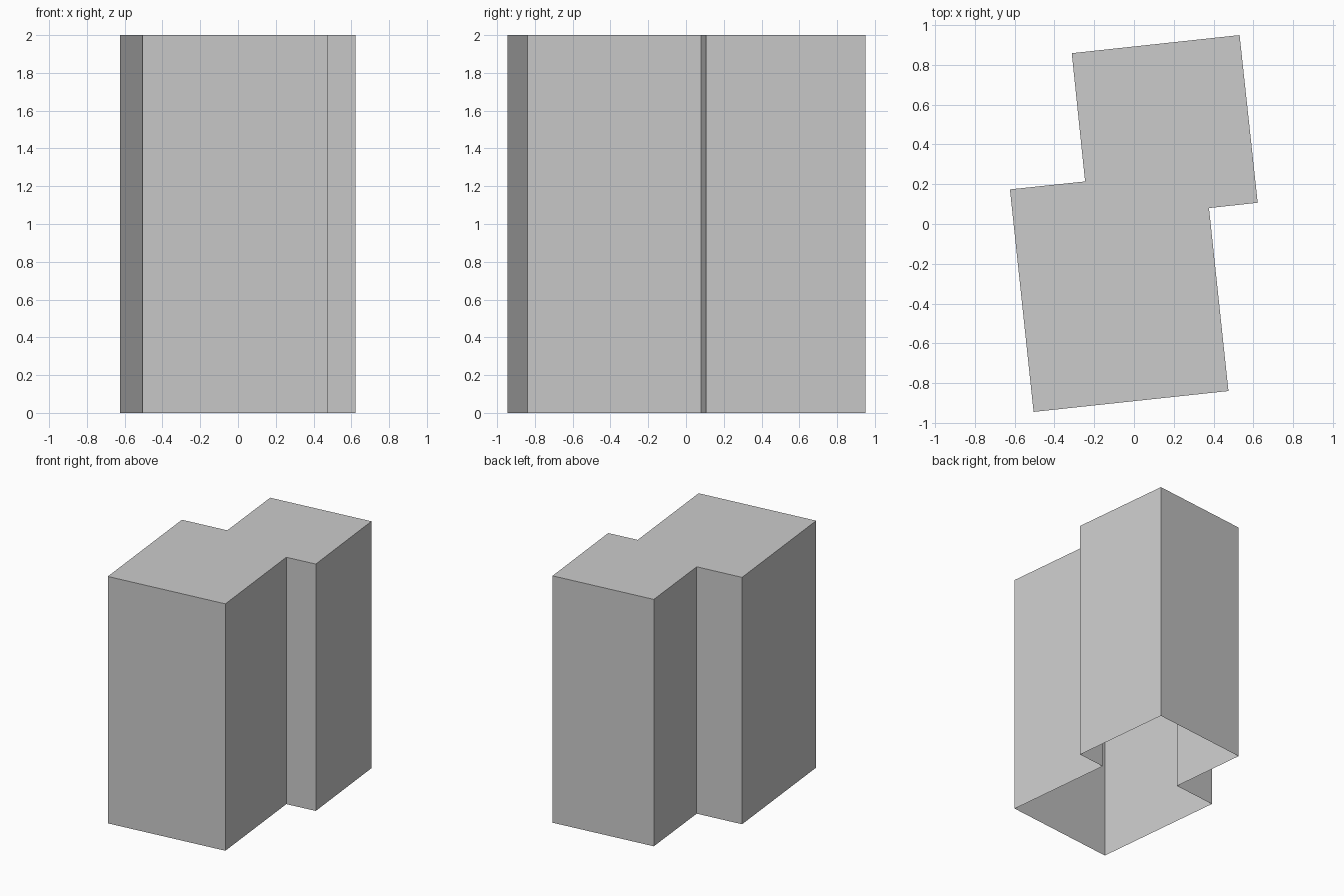
import bpy
import bmesh
from mathutils import Vector

cube = bpy.data.objects.get("Cube")
if cube:
    bpy.data.objects.remove(cube, do_unlink=True)

HEIGHT = 2.0

# Plain grey for the whole building
grey = bpy.data.materials.new("light grey")
grey.use_nodes = True
colour = (0.6, 0.6, 0.6, 1.0)
grey.diffuse_color = colour
grey.node_tree.nodes["Principled BSDF"].inputs["Base Color"].default_value = colour

# Footprint of two offset blocks, counterclockwise from the front corner
footprint = [(-0.505, -0.945), (0.475, -0.84), (0.377, 0.08), (0.622, 0.107),
             (0.531, 0.95), (-0.313, 0.859), (-0.246, 0.214), (-0.624, 0.174)]

# Roof and thin walls, open underneath
bm = bmesh.new()
roof = bm.faces.new([bm.verts.new((x, y, HEIGHT)) for x, y in footprint])
walls = bmesh.ops.extrude_edge_only(bm, edges=list(roof.edges))
lower = [v for v in walls["geom"] if isinstance(v, bmesh.types.BMVert)]
bmesh.ops.translate(bm, verts=lower, vec=Vector((0, 0, -HEIGHT)))
bmesh.ops.recalc_face_normals(bm, faces=bm.faces)
bm.normal_update()
if roof.normal.z < 0:
    bmesh.ops.reverse_faces(bm, faces=bm.faces)

mesh = bpy.data.meshes.new("building_shell")
bm.to_mesh(mesh)
bm.free()
mesh.materials.append(grey)
building = bpy.data.objects.new("building_shell", mesh)
bpy.context.collection.objects.link(building)
